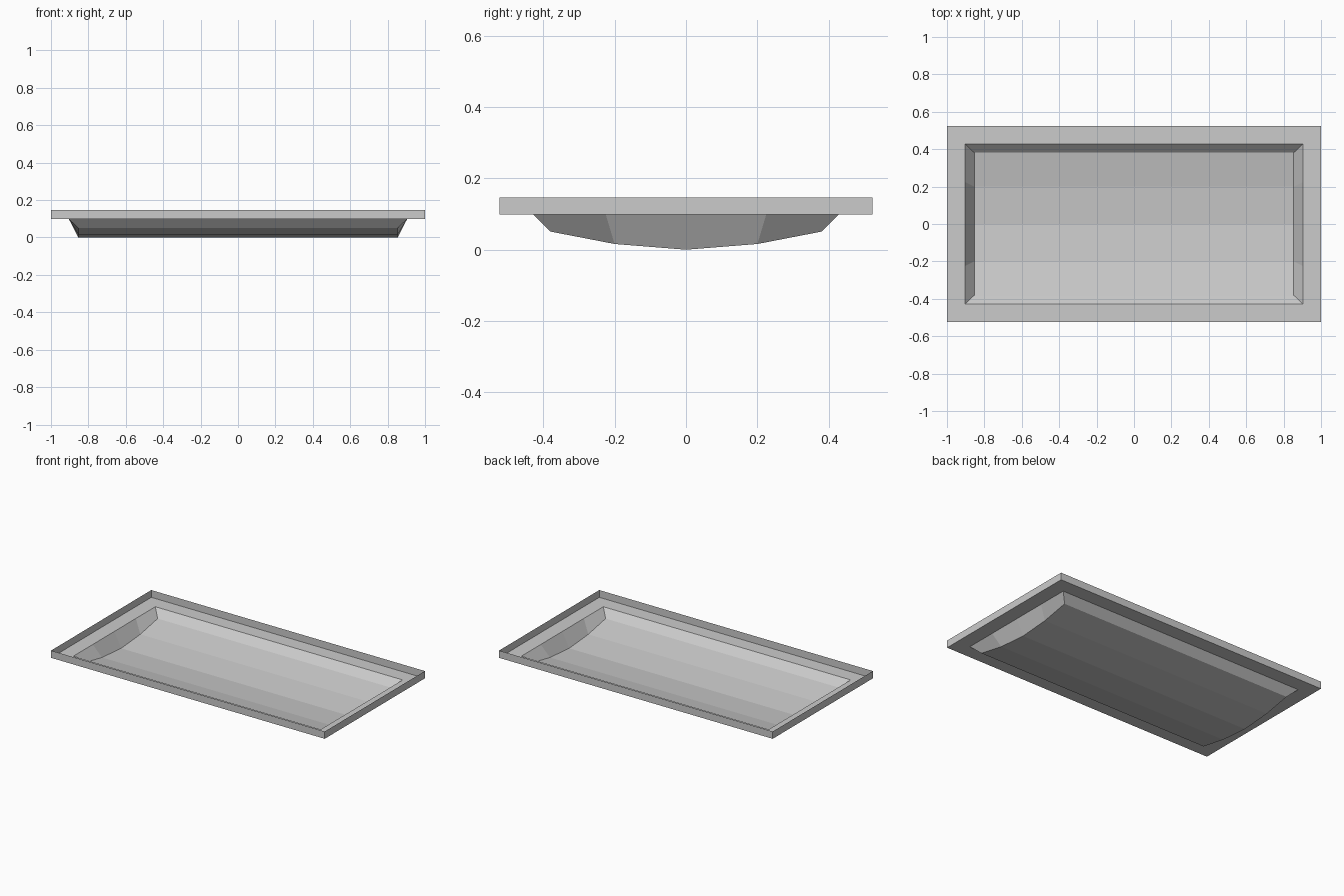
import bpy
import bmesh

if "Cube" in bpy.data.objects:
    bpy.data.objects.remove(bpy.data.objects["Cube"])

# Sizes
RIM_X, RIM_Y = 1.0, 0.523          # outer rim
OPEN_X, OPEN_Y = 0.904, 0.428      # opening of the basin
FLOOR_X = 0.854                    # ends of the curved floor
RIM_TOP, FLANGE_Z = 0.146, 0.098

grey = bpy.data.materials.new("light grey")
grey.diffuse_color = (0.6, 0.6, 0.6, 1)
grey.use_nodes = True
grey.node_tree.nodes["Principled BSDF"].inputs["Base Color"].default_value = grey.diffuse_color


def make_object(name, bm):
    bmesh.ops.remove_doubles(bm, verts=bm.verts, dist=1e-5)
    mesh = bpy.data.meshes.new(name)
    bm.to_mesh(mesh)
    bm.free()
    mesh.materials.append(grey)
    obj = bpy.data.objects.new(name, mesh)
    bpy.context.collection.objects.link(obj)


def face(bm, *points):
    bm.faces.new([bm.verts.new(p) for p in points])


def rectangle(x, y, z):
    return [(-x, -y, z), (x, -y, z), (x, y, z), (-x, y, z)]


def band(bm, a, b):
    """Join two four-cornered loops with quads."""
    for i in range(4):
        j = (i + 1) % 4
        face(bm, a[i], a[j], b[j], b[i])


# Upright rim wall, a single skin open at the top
bm = bmesh.new()
outer = rectangle(RIM_X, RIM_Y, FLANGE_Z)
band(bm, outer, rectangle(RIM_X, RIM_Y, RIM_TOP))
make_object("rim_wall", bm)

# Flat flange around the opening
bm = bmesh.new()
band(bm, outer, rectangle(OPEN_X, OPEN_Y, FLANGE_Z))
make_object("flange", bm)

# Basin: curved floor profile (y, z), sloped long sides and faceted ends
half = [(0.381, 0.051), (0.2, 0.016)]
floor = [(-y, z) for y, z in half] + [(0, 0)] + [(y, z) for y, z in reversed(half)]
spread = OPEN_Y / half[0][0]
bm = bmesh.new()
for (y0, z0), (y1, z1) in zip(floor, floor[1:]):
    face(bm, (-FLOOR_X, y0, z0), (FLOOR_X, y0, z0),
         (FLOOR_X, y1, z1), (-FLOOR_X, y1, z1))
    face(bm, (FLOOR_X, y0, z0), (OPEN_X, y0 * spread, FLANGE_Z),
         (OPEN_X, y1 * spread, FLANGE_Z), (FLOOR_X, y1, z1))
    face(bm, (-FLOOR_X, y1, z1), (-OPEN_X, y1 * spread, FLANGE_Z),
         (-OPEN_X, y0 * spread, FLANGE_Z), (-FLOOR_X, y0, z0))
y, z = half[0]
face(bm, (-OPEN_X, -OPEN_Y, FLANGE_Z), (OPEN_X, -OPEN_Y, FLANGE_Z),
     (FLOOR_X, -y, z), (-FLOOR_X, -y, z))
face(bm, (-FLOOR_X, y, z), (FLOOR_X, y, z),
     (OPEN_X, OPEN_Y, FLANGE_Z), (-OPEN_X, OPEN_Y, FLANGE_Z))
make_object("basin", bm)
